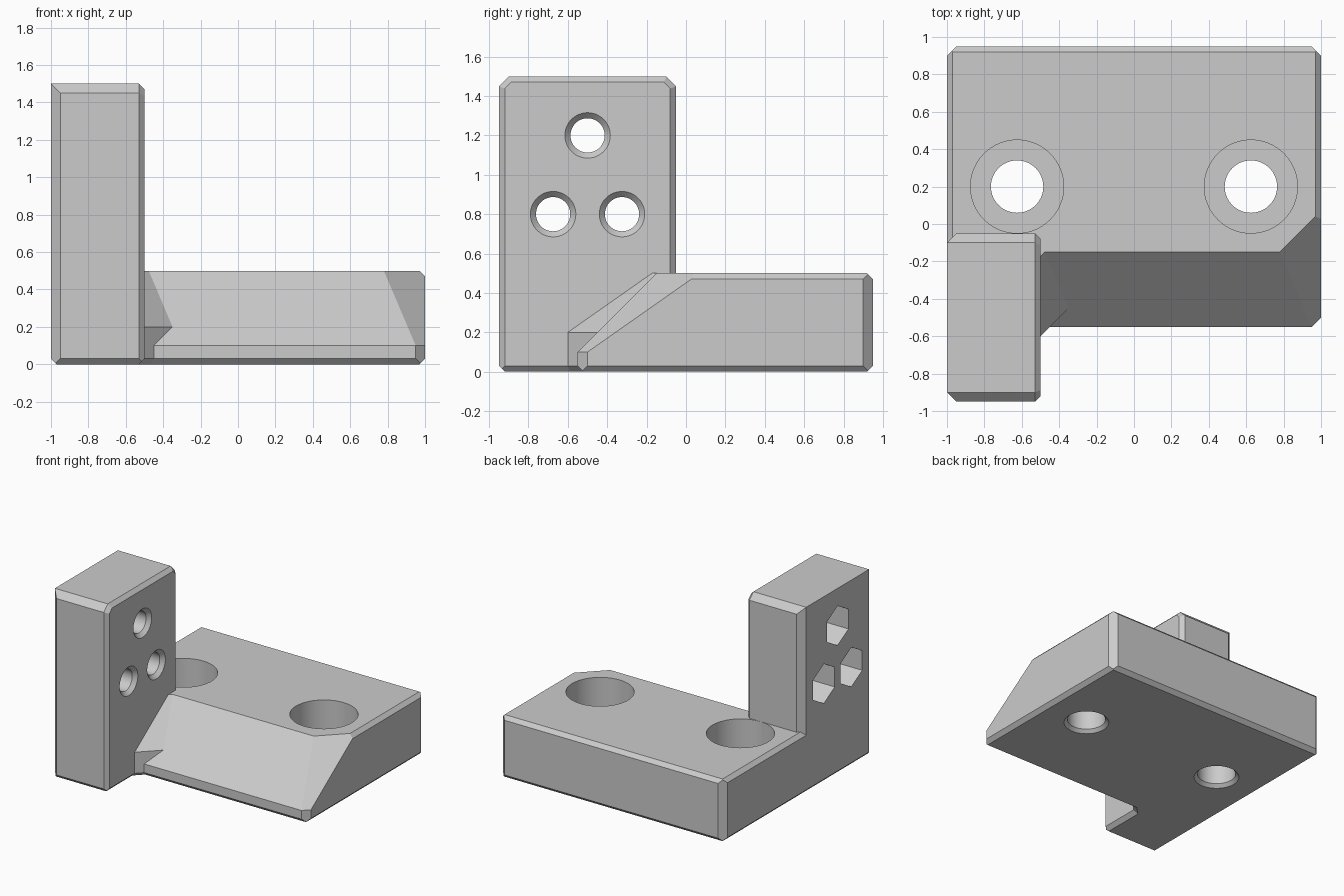
import bpy, bmesh, math
from mathutils import Vector, Matrix

old = bpy.data.objects.get("Cube")
if old:
    bpy.data.objects.remove(old, do_unlink=True)

BIG, SMALL = 0.05, 0.03      # chamfer sizes
R2 = math.sqrt(2)
STEEP = 1.425                # lean of the tapered corner planes

grey = bpy.data.materials.new("plain grey")
grey.use_nodes = True
grey.diffuse_color = (0.6, 0.6, 0.6, 1)
grey.node_tree.nodes["Principled BSDF"].inputs["Base Color"].default_value = (0.6, 0.6, 0.6, 1)


def to_object(bm, name):
    bmesh.ops.recalc_face_normals(bm, faces=bm.faces[:])
    mesh = bpy.data.meshes.new(name)
    bm.to_mesh(mesh)
    bm.free()
    mesh.materials.append(grey)
    obj = bpy.data.objects.new(name, mesh)
    bpy.context.scene.collection.objects.link(obj)
    return obj


def chamfered_block(name, lo, hi, chamfers, planes=()):
    """Box with its edges (given by signs) chamfered, then cut by planes n.p <= d."""
    lo, hi = Vector(lo), Vector(hi)
    bm = bmesh.new()
    bmesh.ops.create_cube(bm, size=1)
    size = hi - lo
    for v in bm.verts:
        v.co = Vector(a * b for a, b in zip(v.co, size)) + (lo + hi) / 2
    cuts = list(planes)
    for signs, c in chamfers:
        corner = Vector(h if s > 0 else l for s, l, h in zip(signs, lo, hi))
        cuts.append((signs, Vector(signs).dot(corner) - c))
    for normal, d in cuts:
        n = Vector(normal)
        res = bmesh.ops.bisect_plane(bm, geom=bm.verts[:] + bm.edges[:] + bm.faces[:],
                                     plane_co=n * d / n.length_squared, plane_no=n,
                                     clear_outer=True, dist=1e-6)
        edges = [e for e in res["geom_cut"] if isinstance(e, bmesh.types.BMEdge) and e.is_boundary]
        if edges:
            bmesh.ops.holes_fill(bm, edges=edges, sides=0)
    return to_object(bm, name)


def turned(name, profile, sides, matrix):
    """Closed solid of revolution about z from (radius, height) pairs."""
    bm = bmesh.new()
    rings = []
    for r, h in profile:
        angles = [math.tau * i / sides for i in range(sides)]
        rings.append([bm.verts.new(matrix @ Vector((r * math.cos(a), r * math.sin(a), h)))
                      for a in angles])
    for a, b in zip(rings, rings[1:]):
        for i in range(sides):
            j = (i + 1) % sides
            bm.faces.new((a[i], a[j], b[j], b[i]))
    bm.faces.new(rings[0][::-1])
    bm.faces.new(rings[-1])
    return to_object(bm, name)


def combine(body, tool, operation):
    mod = body.modifiers.new(operation, "BOOLEAN")
    mod.operation, mod.solver, mod.object = operation, "EXACT", tool
    graph = bpy.context.evaluated_depsgraph_get()
    mesh = bpy.data.meshes.new_from_object(body.evaluated_get(graph))
    body.modifiers.clear()
    body.data = mesh
    bpy.data.objects.remove(tool, do_unlink=True)


bottom = [((s, 0, -1), SMALL) for s in (-1, 1)] + [((0, s, -1), SMALL) for s in (-1, 1)]

# Base plate with sloped front and tapered front corner
body = chamfered_block(
    "mounting_bracket", (-1, -0.55, 0), (1, 0.95, 0.5),
    bottom + [((1, 0, 1), SMALL), ((-1, 0, 1), SMALL), ((0, 1, 1), SMALL),
              ((1, 1, 0), BIG), ((-1, 1, 0), BIG), ((1, -1, 0), BIG)],
    [((0, -1, 1), 0.65), ((1, -1, STEEP), 1.5 + STEEP * 0.1)])

# Upright block
upright = chamfered_block(
    "upright", (-1, -0.95, 0), (-0.5, -0.05, 1.5),
    bottom + [((0, -1, 1), BIG), ((0, 1, 1), BIG), ((-1, -1, 0), BIG), ((-1, 1, 0), BIG),
              ((1, -1, 0), SMALL), ((1, 1, 0), SMALL), ((1, 0, 1), SMALL)],
    [((R2, -1, 1), 2.4 - R2 * (0.5 + SMALL)), ((R2, 1, 1), 1.4 - R2 * (0.5 + SMALL))])
combine(body, upright, "UNION")

# Gusset in the inside corner
gusset = chamfered_block(
    "gusset", (-0.7, -0.8, 0), (-0.3, 0, 0.5), [],
    [((1, -1, 0), 0.1), ((1, -1, STEEP), 0.1 + STEEP * 0.2), ((1, -1, -R2), 0.1 - R2 * SMALL)])
combine(body, gusset, "UNION")

# Counterbored vertical holes
for x in (-0.625, 0.625):
    bore = turned("bore", [(0.18, -0.015), (0.14, 0.025), (0.14, 0.2), (0.249, 0.2), (0.249, 0.6)],
                  64, Matrix.Translation((x, 0.2, 0)))
    combine(body, bore, "DIFFERENCE")

# Sideways screw holes with hexagonal nut pockets
for y, z in ((-0.5, 1.2), (-0.675, 0.8), (-0.325, 0.8)):
    place = Matrix.Translation((-1, y, z)) @ Matrix.Rotation(math.pi / 2, 4, "Y")
    screw = turned("screw_hole", [(0.087, 0.2), (0.087, 0.47), (0.125, 0.51)], 48, place)
    combine(body, screw, "DIFFERENCE")
    nut = turned("nut_pocket", [(0.159, -0.1), (0.159, 0.3)], 6, place)
    combine(body, nut, "DIFFERENCE")

# Smooth bores, crisp edges
bpy.ops.object.select_all(action="DESELECT")
body.select_set(True)
bpy.context.view_layer.objects.active = body
bpy.ops.object.shade_smooth_by_angle(angle=math.radians(20))
